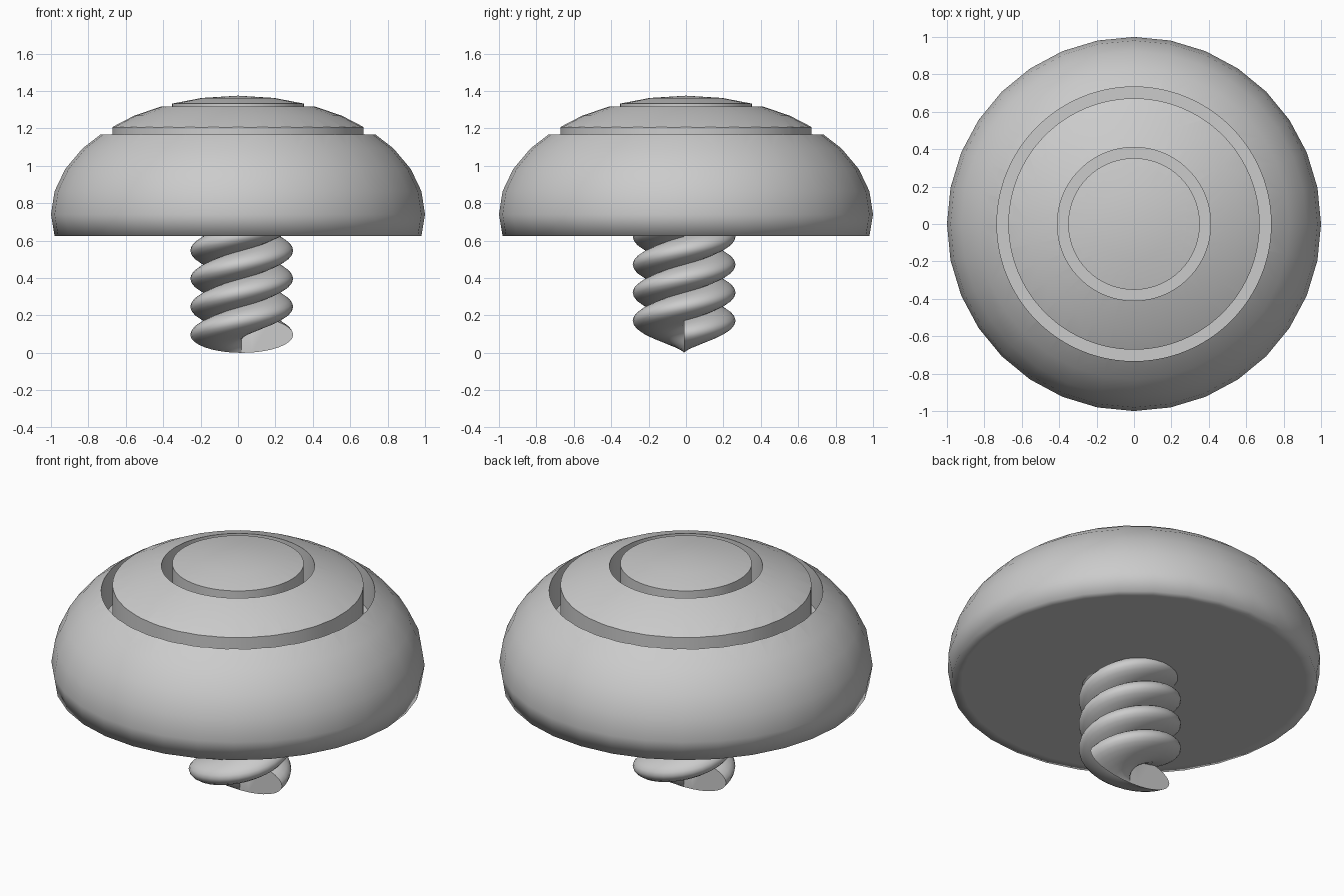
import bpy, bmesh
from math import sin, cos, pi, radians

if "Cube" in bpy.data.objects:
    bpy.data.objects.remove(bpy.data.objects["Cube"])


def new_object(name, bm):
    mesh = bpy.data.meshes.new(name)
    bm.to_mesh(mesh)
    bm.free()
    obj = bpy.data.objects.new(name, mesh)
    bpy.context.collection.objects.link(obj)
    return obj


def ring_cutter(name, r_in, r_out, z0, z1, n=96):
    """Rectangular-section ring used to cut a groove."""
    bm = bmesh.new()
    loops = []
    for k in range(n):
        c, s = cos(2 * pi * k / n), sin(2 * pi * k / n)
        loops.append([bm.verts.new((r * c, r * s, z)) for r, z in
                      ((r_in, z0), (r_out, z0), (r_out, z1), (r_in, z1))])
    for k in range(n):
        a, b = loops[k], loops[(k + 1) % n]
        for i in range(4):
            j = (i + 1) % 4
            bm.faces.new((a[i], b[i], b[j], a[j]))
    bmesh.ops.recalc_face_normals(bm, faces=bm.faces)
    return new_object(name, bm)


# Domed head: squashed sphere with a flattened underside
MID, HEIGHT, BASE = 0.74, 0.635, 0.625
bm = bmesh.new()
bmesh.ops.create_uvsphere(bm, u_segments=32, v_segments=16, radius=1)
for v in bm.verts:
    v.co.z = max(MID + v.co.z * HEIGHT, BASE) if v.co.z > -0.1 else BASE
head = new_object("domed_head", bm)

# Two concentric grooves in the head
for name, r_in, r_out, floor in (("outer_groove", 0.672, 0.733, 0.95),
                                 ("inner_groove", 0.352, 0.41, 1.1)):
    cutter = ring_cutter(name, r_in, r_out, floor, 1.6)
    mod = head.modifiers.new(name, 'BOOLEAN')
    mod.operation = 'DIFFERENCE'
    mod.solver = 'EXACT'
    mod.object = cutter
    bpy.context.view_layer.objects.active = head
    bpy.ops.object.modifier_apply(modifier=mod.name)
    bpy.data.objects.remove(cutter)

# Smooth head, sharp only at the groove edges
bm = bmesh.new()
bm.from_mesh(head.data)
for f in bm.faces:
    f.smooth = True
for e in bm.edges:
    high = min(v.co.z for v in e.verts) > 0.8
    e.smooth = not (high and e.calc_face_angle(0) > radians(30))
bm.to_mesh(head.data)
bm.free()

# Twin-start screw shank: half-ellipse swept up a helix, twice
CX, CY, RX, RZ, LEAD = 0.02, -0.01, 0.275, 0.097, 0.30
STEPS, TURNS, ARC = 32, 2, 16
bm = bmesh.new()
for start in (0, pi):
    rows = []
    for k in range(STEPS * TURNS + 1):
        a = start + 2 * pi * k / STEPS
        z = RZ + LEAD * k / STEPS
        row = []
        for i in range(ARC + 1):
            t = -pi / 2 + pi * i / ARC
            r = RX * cos(t)
            row.append(bm.verts.new((CX + r * cos(a), CY + r * sin(a), z + RZ * sin(t))))
        rows.append(row)
    for a, b in zip(rows, rows[1:]):
        for i in range(ARC):
            bm.faces.new((a[i], b[i], b[i + 1], a[i + 1]))
    bm.faces.new(rows[0])
    bm.faces.new(rows[-1][::-1])
for f in bm.faces:
    f.smooth = True
shank = new_object("screw_shank", bm)
bpy.ops.object.select_all(action='DESELECT')
shank.select_set(True)
bpy.context.view_layer.objects.active = shank
bpy.ops.object.shade_smooth_by_angle(angle=radians(50))
